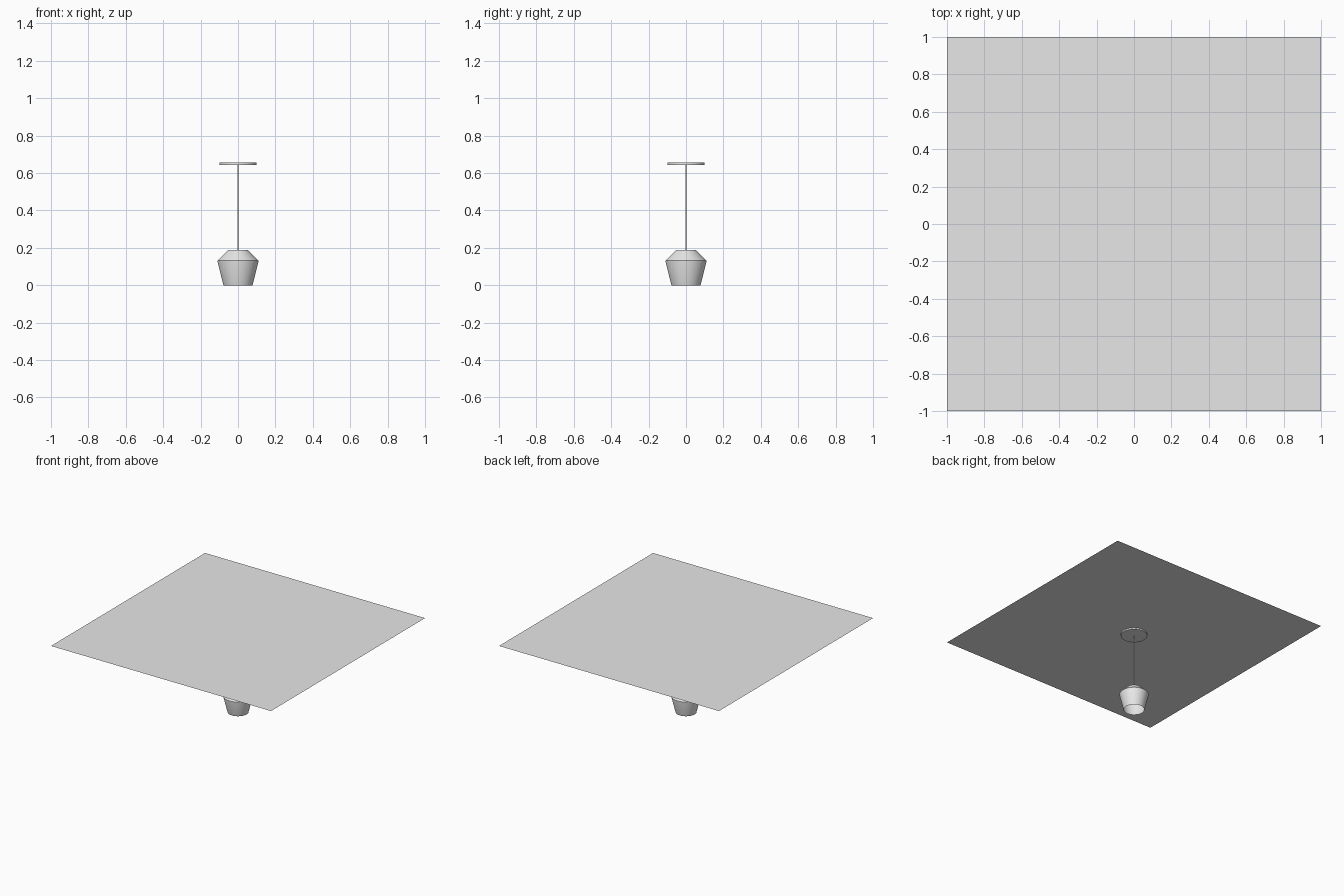
import bpy, math

if "Cube" in bpy.data.objects:
    bpy.data.objects.remove(bpy.data.objects["Cube"])

grey = bpy.data.materials.new("light_grey")
grey.diffuse_color = (0.8, 0.8, 0.8, 1)
grey.use_nodes = True
grey.node_tree.nodes["Principled BSDF"].inputs["Base Color"].default_value = grey.diffuse_color


def finish(obj, name, smooth=True):
    obj.name = name
    obj.data.materials.append(grey)
    bpy.ops.object.select_all(action='DESELECT')
    obj.select_set(True)
    bpy.context.view_layer.objects.active = obj
    if smooth:
        bpy.ops.object.shade_smooth_by_angle(angle=math.radians(30))


def lathe(name, profile, n=48, cap_top=False):
    """Revolve a list of (radius, height) points around z, from bottom to top."""
    verts, faces = [], []
    for r, z in profile:
        for i in range(n):
            a = 2 * math.pi * i / n
            verts.append((r * math.cos(a), r * math.sin(a), z))
    for k in range(len(profile) - 1):
        for i in range(n):
            j = (i + 1) % n
            faces.append((k * n + i, k * n + j, (k + 1) * n + j, (k + 1) * n + i))
    if cap_top:
        faces.append(tuple(range((len(profile) - 1) * n, len(profile) * n)))
    me = bpy.data.meshes.new(name)
    me.from_pydata(verts, [], faces)
    obj = bpy.data.objects.new(name, me)
    bpy.context.collection.objects.link(obj)
    finish(obj, name)
    return obj


def cylinder(name, radius, z0, z1, sides):
    bpy.ops.mesh.primitive_cylinder_add(vertices=sides, radius=radius, depth=z1 - z0,
                                        location=(0, 0, (z0 + z1) / 2))
    finish(bpy.context.object, name)


# Ceiling: a single thin sheet
bpy.ops.mesh.primitive_plane_add(size=2, location=(0, 0, 0.656))
finish(bpy.context.object, "ceiling", smooth=False)

# Round mounting plate and hanging cord
cylinder("ceiling_plate", 0.10, 0.643, 0.655, 48)
cylinder("cord", 0.003, 0.185, 0.645, 12)

# Open-bottomed shade, widest at the shoulder
lathe("lamp_shade", [(0.078, 0), (0.110, 0.128), (0.110, 0.132), (0.052, 0.188)],
      cap_top=True)
